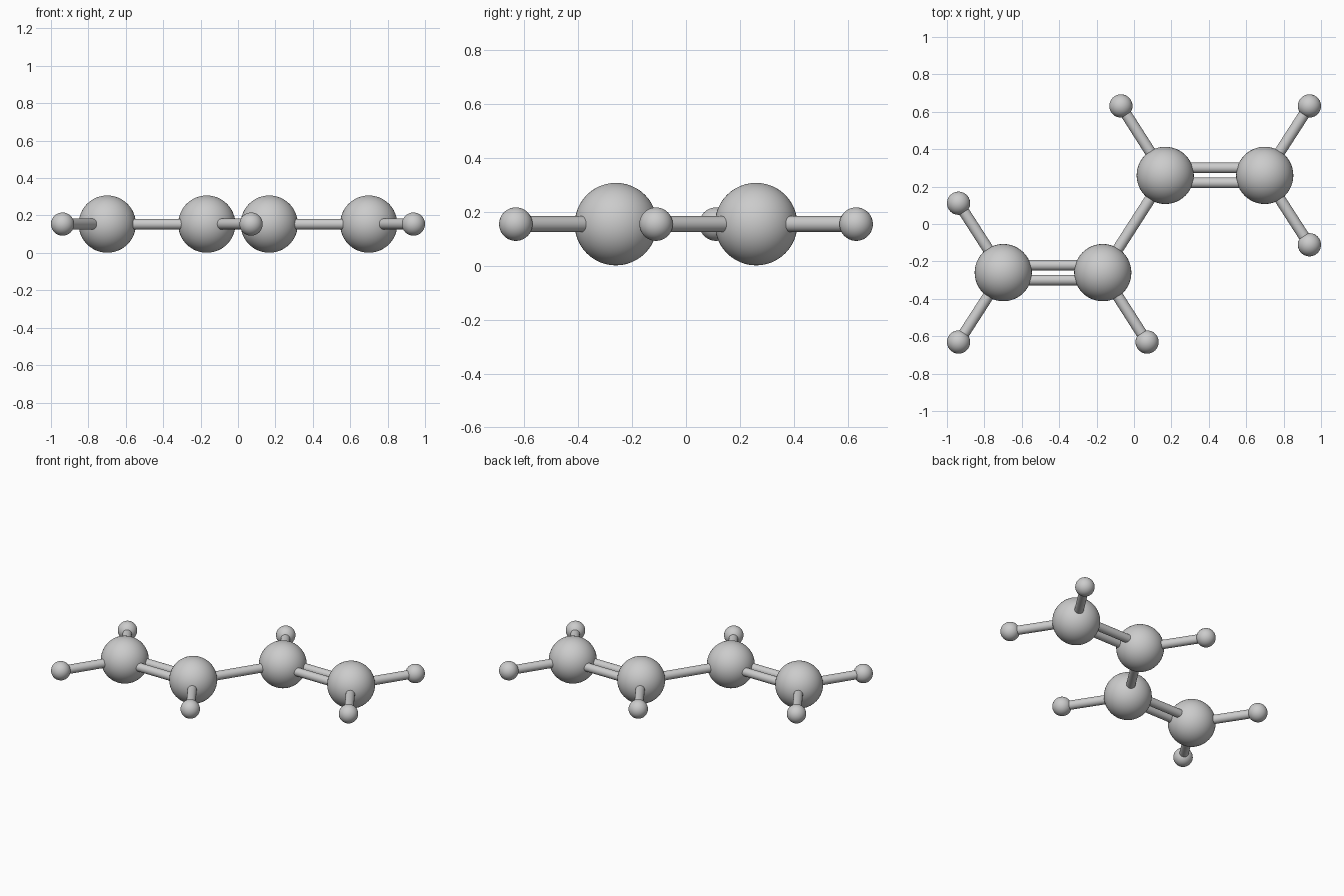
import bpy
from mathutils import Vector

if "Cube" in bpy.data.objects:
    bpy.data.objects.remove(bpy.data.objects["Cube"])

Z = 0.154          # height of the flat molecule
R_BIG, R_SMALL, R_BOND = 0.153, 0.062, 0.0295


def smooth():
    bpy.ops.object.shade_smooth_by_angle()


def ball(name, p, r):
    bpy.ops.mesh.primitive_uv_sphere_add(segments=48, ring_count=24, radius=r, location=p)
    bpy.context.object.name = name
    smooth()


def rod(name, a, b, r=R_BOND):
    d = b - a
    bpy.ops.mesh.primitive_cylinder_add(vertices=32, radius=r, depth=d.length, location=(a + b) / 2)
    o = bpy.context.object
    o.name = name
    o.rotation_euler = d.to_track_quat('Z', 'Y').to_euler()
    smooth()


# each half is the other turned half a turn about z
for side, s in (("right", 1), ("left", -1)):
    def at(x, y):
        return Vector((s * x, s * y, Z))

    inner, outer = at(0.167, 0.26), at(0.699, 0.26)
    ball(f"inner_carbon_{side}", inner, R_BIG)
    ball(f"outer_carbon_{side}", outer, R_BIG)

    # double bond
    for i, dy in enumerate((-0.04, 0.04)):
        off = Vector((0, dy, 0))
        rod(f"double_bond_{side}_{i + 1}", inner + off, outer + off, 0.0285)

    # hydrogens with their bonds
    for i, (c, h) in enumerate(((inner, at(-0.07, 0.631)),
                                (outer, at(0.938, 0.631)),
                                (outer, at(0.938, -0.111)))):
        ball(f"hydrogen_{side}_{i + 1}", h, R_SMALL)
        rod(f"hydrogen_bond_{side}_{i + 1}", c, h)

# central single bond
rod("central_bond", Vector((-0.167, -0.26, Z)), Vector((0.167, 0.26, Z)))
